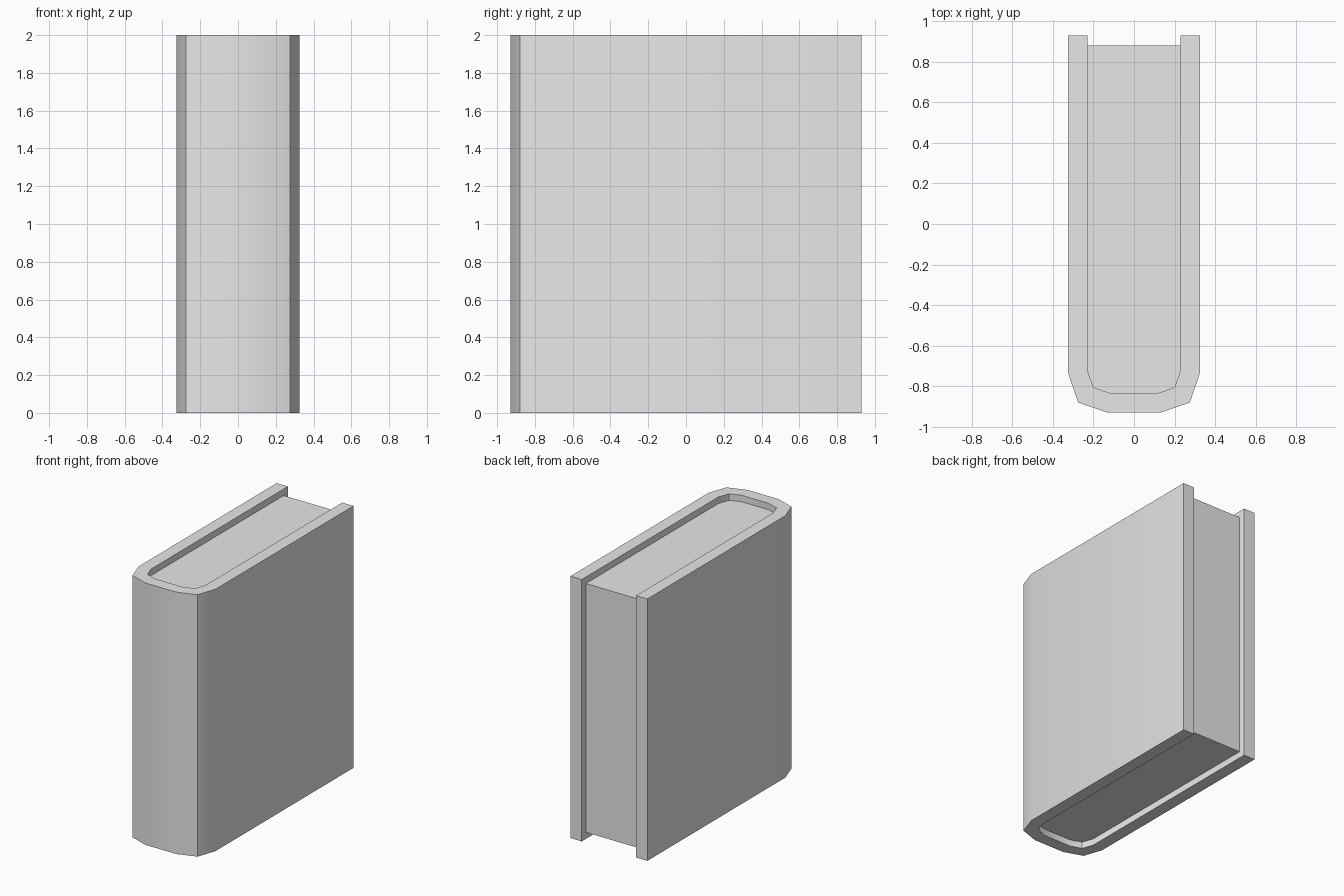
import bpy
import bmesh
import math

default_cube = bpy.data.objects.get("Cube")
if default_cube:
    bpy.data.objects.remove(default_cube, do_unlink=True)

HEIGHT = 2.0
PAGE_INSET = 0.05

grey = bpy.data.materials.new("light grey")
grey.use_nodes = True
grey.diffuse_color = (0.8, 0.8, 0.8, 1)
grey.node_tree.nodes["Principled BSDF"].inputs["Base Color"].default_value = (0.8, 0.8, 0.8, 1)


def mirrored(half):
    """Complete a right-hand path, from back to spine, with its left-hand mirror."""
    return half + [(-x, y) for x, y in reversed(half)]


def extrude_profile(name, outline, z0, z1):
    """Extrude a flat outline from z0 up to z1."""
    bm = bmesh.new()
    base = bm.faces.new([bm.verts.new((x, y, z0)) for x, y in outline])
    result = bmesh.ops.extrude_face_region(bm, geom=[base], use_keep_orig=True)
    top = [v for v in result["geom"] if isinstance(v, bmesh.types.BMVert)]
    bmesh.ops.translate(bm, verts=top, vec=(0, 0, z1 - z0))
    bmesh.ops.recalc_face_normals(bm, faces=bm.faces[:])
    mesh = bpy.data.meshes.new(name)
    bm.to_mesh(mesh)
    bm.free()
    mesh.materials.append(grey)
    obj = bpy.data.objects.new(name, mesh)
    bpy.context.collection.objects.link(obj)
    bpy.ops.object.select_all(action="DESELECT")
    obj.select_set(True)
    bpy.context.view_layer.objects.active = obj
    bpy.ops.object.shade_smooth_by_angle(angle=math.radians(30))
    return obj


# Rounded spine curves, outside and inside the cover
outer_spine = [(0.325, -0.735), (0.275, -0.88), (0.13, -0.93)]
inner_spine = [(0.23, -0.72), (0.2, -0.805), (0.115, -0.835)]

# Cover: wraps the two boards and the spine in one U shape
outer = mirrored([(0.325, 0.93)] + outer_spine)
inner = mirrored([(0.23, 0.93)] + inner_spine)
extrude_profile("cover", outer + inner[::-1], 0, HEIGHT)

# Pages: fill the cover, set in at top, bottom and fore edge
extrude_profile("pages", mirrored([(0.23, 0.88)] + inner_spine),
                PAGE_INSET, HEIGHT - PAGE_INSET)
